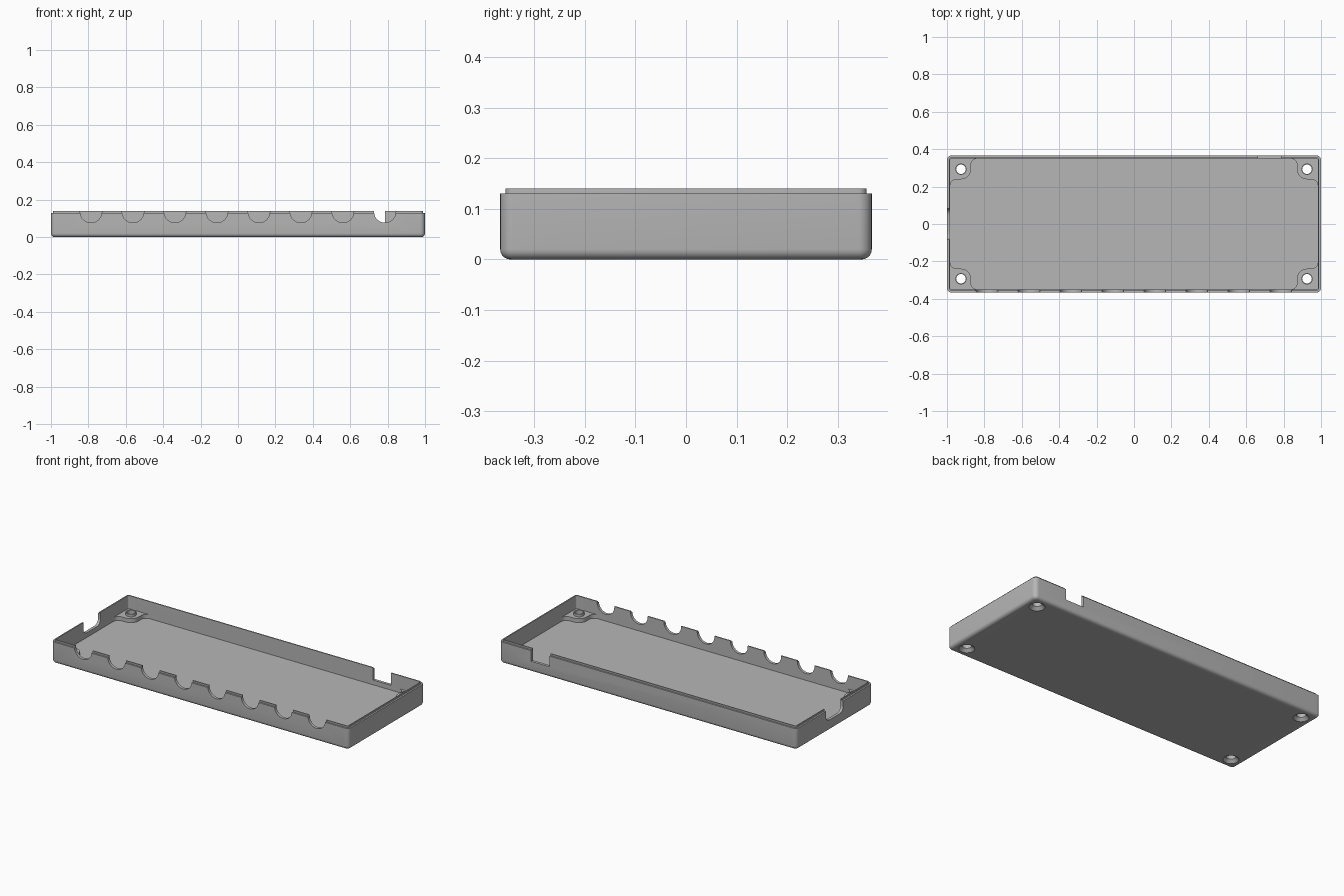
import bpy, bmesh, math
from mathutils import Matrix

if "Cube" in bpy.data.objects:
    bpy.data.objects.remove(bpy.data.objects["Cube"], do_unlink=True)

HX, HY = 1.0, 0.367            # half length and half depth
RIM, TOP, FLOOR = 0.13, 0.14, 0.036
LIP, WALL = 0.01, 0.017        # lip setback and full wall thickness
HOLE_X, HOLE_Y = 0.925, 0.293

grey = bpy.data.materials.new("Grey plastic")
grey.use_nodes = True
grey.diffuse_color = (0.47, 0.47, 0.47, 1)
grey.node_tree.nodes["Principled BSDF"].inputs["Base Color"].default_value = grey.diffuse_color


def arc(cx, cy, r, start, end, steps=8):
    angles = [math.radians(start + (end - start) * i / steps) for i in range(steps + 1)]
    return [(cx + r * math.cos(a), cy + r * math.sin(a)) for a in angles]


def rounded_rect(hx, hy, r):
    points = []
    for sx, sy, a in ((1, 1, 0), (-1, 1, 90), (-1, -1, 180), (1, -1, 270)):
        points += arc(sx * (hx - r), sy * (hy - r), r, a, a + 90)
    return points


def prism(points, z0, z1):
    bm = bmesh.new()
    base = bm.faces.new([bm.verts.new((x, y, z0)) for x, y in points])
    new = bmesh.ops.extrude_face_region(bm, geom=[base])["geom"]
    top = [v for v in new if isinstance(v, bmesh.types.BMVert)]
    bmesh.ops.translate(bm, verts=top, vec=(0, 0, z1 - z0))
    bmesh.ops.recalc_face_normals(bm, faces=bm.faces)
    return bm


def cone(r0, r1, z0, z1):
    bm = bmesh.new()
    bmesh.ops.create_cone(bm, cap_ends=True, segments=40, radius1=r0, radius2=r1,
                          depth=z1 - z0, matrix=Matrix.Translation((0, 0, (z0 + z1) / 2)))
    return bm


def make(name, bm, matrix=None):
    if matrix is not None:
        bmesh.ops.transform(bm, matrix=matrix, verts=bm.verts)
    bmesh.ops.recalc_face_normals(bm, faces=bm.faces)
    mesh = bpy.data.meshes.new(name)
    bm.to_mesh(mesh)
    bm.free()
    mesh.materials.append(grey)
    obj = bpy.data.objects.new(name, mesh)
    bpy.context.collection.objects.link(obj)
    return obj


def combine(target, tool, operation):
    mod = target.modifiers.new(operation, "BOOLEAN")
    mod.operation, mod.solver, mod.object = operation, "EXACT", tool
    bpy.context.view_layer.objects.active = target
    bpy.ops.object.modifier_apply(modifier=mod.name)
    bpy.data.objects.remove(tool, do_unlink=True)


# Tray: rounded slab with stepped lip and sunken floor
bm = prism(rounded_rect(HX, HY, 0.026), 0, RIM)
bottom = [e for e in bm.edges if all(v.co.z < 0.001 for v in e.verts)]
bmesh.ops.bevel(bm, geom=bottom, offset=0.02, segments=5, profile=0.5, affect="EDGES")
bm.normal_update()
top = max(bm.faces, key=lambda f: f.calc_center_median().z)
for setback, level in ((LIP, TOP), (WALL - LIP, FLOOR)):
    bmesh.ops.inset_region(bm, faces=[top], thickness=setback, use_even_offset=True)
    rise = level - top.calc_center_median().z
    new = bmesh.ops.extrude_discrete_faces(bm, faces=[top])["faces"]
    top = new[0]
    bmesh.ops.translate(bm, verts=top.verts, vec=(0, 0, rise))
    bm.normal_update()
tray = make("tray", bm)

# Corner bosses with filleted sides and a raised collar around each screw hole
inner, reach, fillet = 0.058, 0.111, 0.035
outline = ([(-0.005, -0.005), (reach + fillet, -0.005)]
           + arc(reach + fillet, fillet, fillet, 270, 180)
           + arc(inner, inner, reach - inner, 0, 90)
           + arc(fillet, reach + fillet, fillet, 270, 180)
           + [(-0.005, reach + fillet)])
corners = [(sx, sy) for sx in (-1, 1) for sy in (-1, 1)]
for sx, sy in corners:
    shape = [(sx * (HX - WALL - u), sy * (HY - WALL - v)) for u, v in outline]
    at_hole = Matrix.Translation((sx * HOLE_X, sy * HOLE_Y, 0))
    combine(tray, make("boss", prism(shape, FLOOR - 0.01, 0.06)), "UNION")
    combine(tray, make("collar", cone(0.03, 0.03, 0.05, 0.076), at_hole), "UNION")
    combine(tray, make("screw_hole", cone(0.0255, 0.0255, -0.02, 0.1), at_hole), "DIFFERENCE")
    combine(tray, make("countersink", cone(0.048, 0.023, -0.005, 0.02), at_hole), "DIFFERENCE")

# Row of round cable notches in the front wall
for i in range(8):
    place = Matrix.Translation((-0.786 + 0.2245 * i, -HY, 0.135)) @ Matrix.Rotation(math.pi / 2, 4, "X")
    combine(tray, make("front_notch", cone(0.058, 0.058, -0.04, 0.04), place), "DIFFERENCE")

# Square notch in the back wall
back = [(0.663, HY - 0.04), (0.785, HY - 0.04), (0.785, HY + 0.04), (0.663, HY + 0.04)]
combine(tray, make("back_notch", prism(back, 0.065, 0.2)), "DIFFERENCE")

# Round-cornered notch in the right end wall
place = Matrix.Translation((-HX, 0, 0.145)) @ Matrix.Rotation(math.pi / 2, 4, "Y")
combine(tray, make("side_notch", prism(rounded_rect(0.08, 0.083, 0.035), -0.04, 0.04), place), "DIFFERENCE")

# Smooth the rounded edges, keep the rest crisp
bpy.ops.object.select_all(action="DESELECT")
tray.select_set(True)
bpy.context.view_layer.objects.active = tray
bpy.ops.object.shade_smooth_by_angle(angle=math.radians(35))
